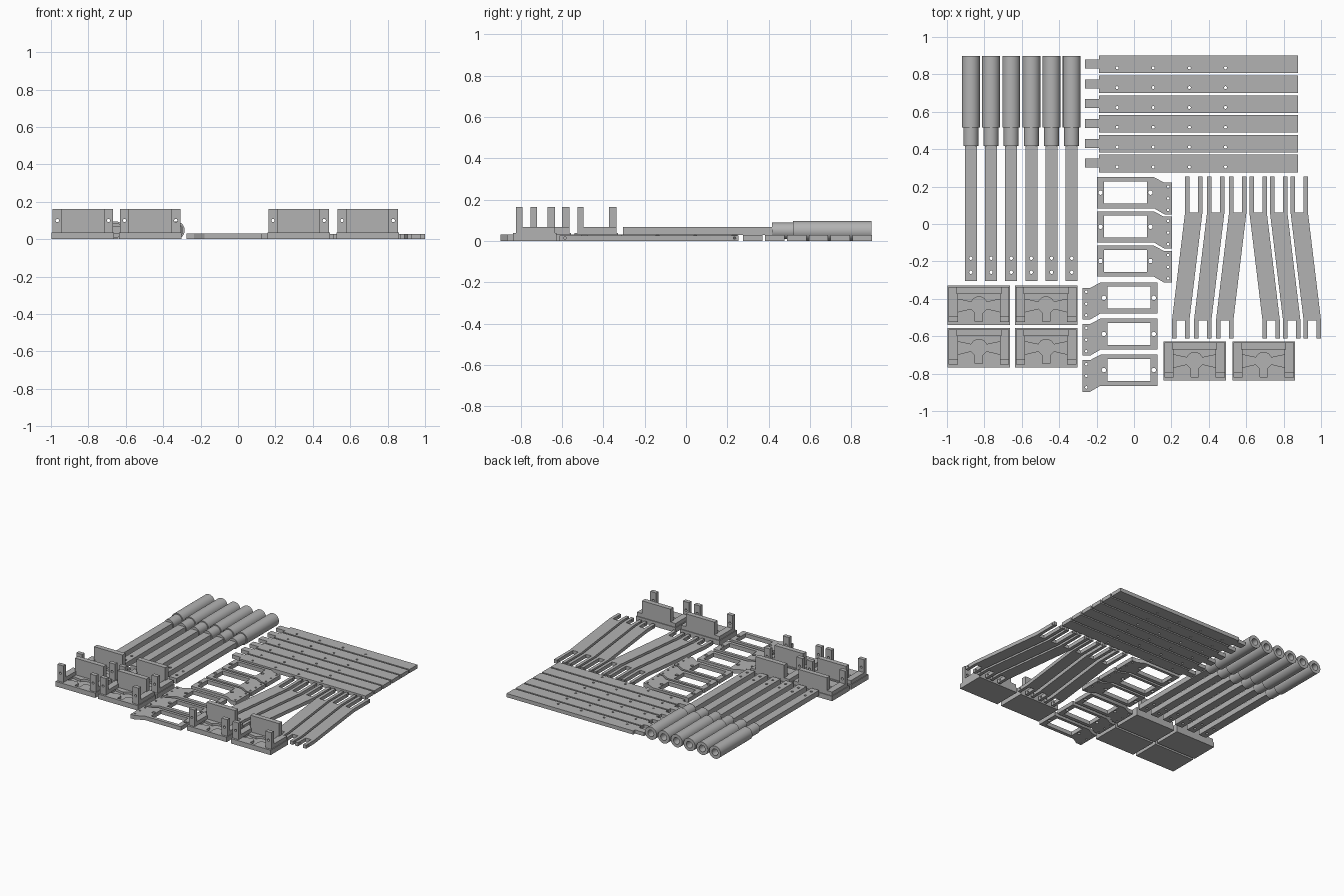
import bpy, bmesh
from math import sin, cos, pi, radians

scene = bpy.context.scene
cube = bpy.data.objects.get("Cube")
if cube:
    bpy.data.objects.remove(cube, do_unlink=True)

# One plain grey for everything
grey = bpy.data.materials.new("plain grey")
grey.use_nodes = True
GREY = (0.45, 0.45, 0.45, 1)
grey.diffuse_color = GREY
grey.node_tree.nodes["Principled BSDF"].inputs["Base Color"].default_value = GREY


def circle(x, y, r, n=16):
    return [(x + r * cos(2 * pi * i / n), y + r * sin(2 * pi * i / n)) for i in range(n)]


def rect(x0, x1, y0, y1):
    return [(x0, y0), (x1, y0), (x1, y1), (x0, y1)]


def prism(name, loops, low, high, along_y=False):
    """Extrude an outline with holes in z, or an x-z outline in y."""
    curve = bpy.data.curves.new(name, "CURVE")
    curve.dimensions = "2D"
    curve.fill_mode = "BOTH"
    curve.extrude = (high - low) / 2
    for loop in loops:
        spline = curve.splines.new("POLY")
        spline.points.add(len(loop) - 1)
        for point, (x, y) in zip(spline.points, loop):
            point.co = (x, y, 0, 1)
        spline.use_cyclic_u = True
    obj = bpy.data.objects.new(name, curve)
    scene.collection.objects.link(obj)
    mid = (low + high) / 2
    if along_y:
        obj.rotation_euler = (pi / 2, 0, 0)
        obj.location.y = mid
    else:
        obj.location.z = mid
    bpy.ops.object.select_all(action="DESELECT")
    obj.select_set(True)
    bpy.context.view_layer.objects.active = obj
    bpy.ops.object.convert(target="MESH")
    obj = bpy.context.view_layer.objects.active
    bm = bmesh.new()
    bm.from_mesh(obj.data)
    bmesh.ops.remove_doubles(bm, verts=bm.verts, dist=0.0001)
    bmesh.ops.recalc_face_normals(bm, faces=bm.faces)
    bm.to_mesh(obj.data)
    bm.free()
    obj.data.materials.clear()
    obj.data.materials.append(grey)
    bpy.ops.object.shade_smooth_by_angle(angle=radians(30))
    return obj


def drill_sideways(obj, x, y, z, r):
    """Cut a small round hole running along x."""
    bpy.ops.mesh.primitive_cylinder_add(vertices=12, radius=r, depth=0.4,
                                        location=(x, y, z), rotation=(0, pi / 2, 0))
    cutter = bpy.context.object
    cutter.hide_render = True
    mod = obj.modifiers.new("pin hole", "BOOLEAN")
    mod.operation = "DIFFERENCE"
    mod.solver = "EXACT"
    mod.object = cutter
    bpy.context.view_layer.objects.active = obj
    bpy.ops.object.modifier_apply(modifier=mod.name)
    bpy.data.objects.remove(cutter, do_unlink=True)


def array(obj, count, dx=0, dy=0):
    """Place linked copies in a row."""
    for i in range(1, count):
        copy = obj.copy()
        copy.location.x += dx * i
        copy.location.y += dy * i
        scene.collection.objects.link(copy)


# Rods: hollow sleeve, collar and flat drilled shaft
ROD_X, ROD_Z = -0.872, 0.048
rod = [
    prism("rod_sleeve", [circle(ROD_X, ROD_Z, 0.048, 40), circle(ROD_X, ROD_Z, 0.025, 32)],
          0.517, 0.898, True),
    prism("rod_collar", [circle(ROD_X, ROD_Z, 0.04, 40)], 0.416, 0.517, True),
    prism("rod_shaft", [rect(ROD_X - 0.032, ROD_X + 0.032, -0.306, 0.42),
                        circle(ROD_X, -0.183, 0.009), circle(ROD_X, -0.258, 0.009)],
          0.029, 0.068),
]
for part in rod:
    array(part, 6, dx=0.1078)

# Slats: long plate with a narrow end tab and four holes
SLAT_Y = 0.853
slat_outline = [(-0.187, SLAT_Y - 0.047), (0.877, SLAT_Y - 0.047),
                (0.877, SLAT_Y + 0.047), (-0.187, SLAT_Y + 0.047),
                (-0.187, SLAT_Y + 0.026), (-0.262, SLAT_Y + 0.026),
                (-0.262, SLAT_Y - 0.022), (-0.187, SLAT_Y - 0.022)]
slat_holes = [circle(-0.09 + 0.193 * i, SLAT_Y - 0.018, 0.008) for i in range(4)]
array(prism("slat", [slat_outline] + slat_holes, 0, 0.028), 6, dy=-0.1059)

# Window brackets: frame with an offset mounting flange
bracket = [
    [(-0.198, 0.084), (0.107, 0.084), (0.162, 0.052), (0.203, 0.052),
     (0.203, 0.222), (0.16, 0.222), (0.107, 0.25), (-0.198, 0.25)],
    rect(-0.16, 0.07, 0.11, 0.228),
    circle(-0.179, 0.168, 0.012), circle(0.088, 0.168, 0.012),
] + [circle(0.182, y, 0.007) for y in (0.2, 0.137, 0.075)]
array(prism("bracket_right", bracket, 0, 0.03), 3, dy=-0.183)
flipped = [[(-0.073 - x, y - 0.563) for x, y in loop] for loop in bracket]
array(prism("bracket_left", flipped, 0, 0.03), 3, dy=-0.193)

# Forked arms: slanted bars with a slot at each end
W, P, LEAN = 0.093, 0.024, 0.07
LOW, LOW_IN, TOP_IN, TOP = -0.612, -0.517, 0.062, 0.255
arm = [(0, LOW), (P, LOW), (P, LOW_IN), (W - P, LOW_IN), (W - P, LOW), (W, LOW),
       (W, LOW_IN), (W + LEAN, TOP_IN), (W + LEAN, TOP), (W + LEAN - P, TOP),
       (W + LEAN - P, TOP_IN), (LEAN + P, TOP_IN), (LEAN + P, TOP),
       (LEAN, TOP), (LEAN, TOP_IN), (0, LOW_IN)]
for name, start, side, step in (("arm_right", 0.203, 1, 0.1176), ("arm_left", 1.0, -1, -0.11)):
    obj = prism(name, [[(start + side * x, y) for x, y in arm]], 0, 0.027)
    for y in (-0.585, 0.235):
        drill_sideways(obj, start + side * W / 2, y, 0.0135, 0.006)
    array(obj, 3, dx=step)

# Mounts: recessed base, side rails, back wall and two drilled posts
half = [(0.02, -0.085), (0.02, -0.04), (0.042, -0.018), (0.118, -0.036),
        (0.118, 0.034), (0.042, 0.018), (0.028, 0.036), (0.01, 0.045)]
recess = half + [(-x, y) for x, y in reversed(half)]
HX, HY = 0.167, 0.105
mount = [
    prism("mount_floor", [rect(-HX, HX, -HY, HY)], 0, 0.02),
    prism("mount_plate", [rect(-HX, HX, -HY, HY), recess], 0.02, 0.037),
    prism("mount_wall", [rect(-0.12, 0.12, 0.062, 0.099)], 0.037, 0.163),
]
for s, side in ((-1, "right"), (1, "left")):
    x0, x1 = sorted((s * 0.112, s * 0.162))
    mount.append(prism("mount_rail_" + side, [rect(x0, x1, -0.06, 0.099)], 0.037, 0.066))
    mount.append(prism("mount_post_" + side,
                       [rect(x0, x1, 0.037, 0.163), circle(s * 0.137, 0.1, 0.009)],
                       -0.09, -0.06, True))
places = [(-0.829, -0.435), (-0.47, -0.435), (-0.829, -0.662), (-0.47, -0.662),
          (0.324, -0.732), (0.693, -0.732)]
for part in mount:
    home = part.location.copy()
    for i, (x, y) in enumerate(places):
        obj = part if i == 0 else part.copy()
        if i:
            scene.collection.objects.link(obj)
        obj.location = (home.x + x, home.y + y, home.z)
